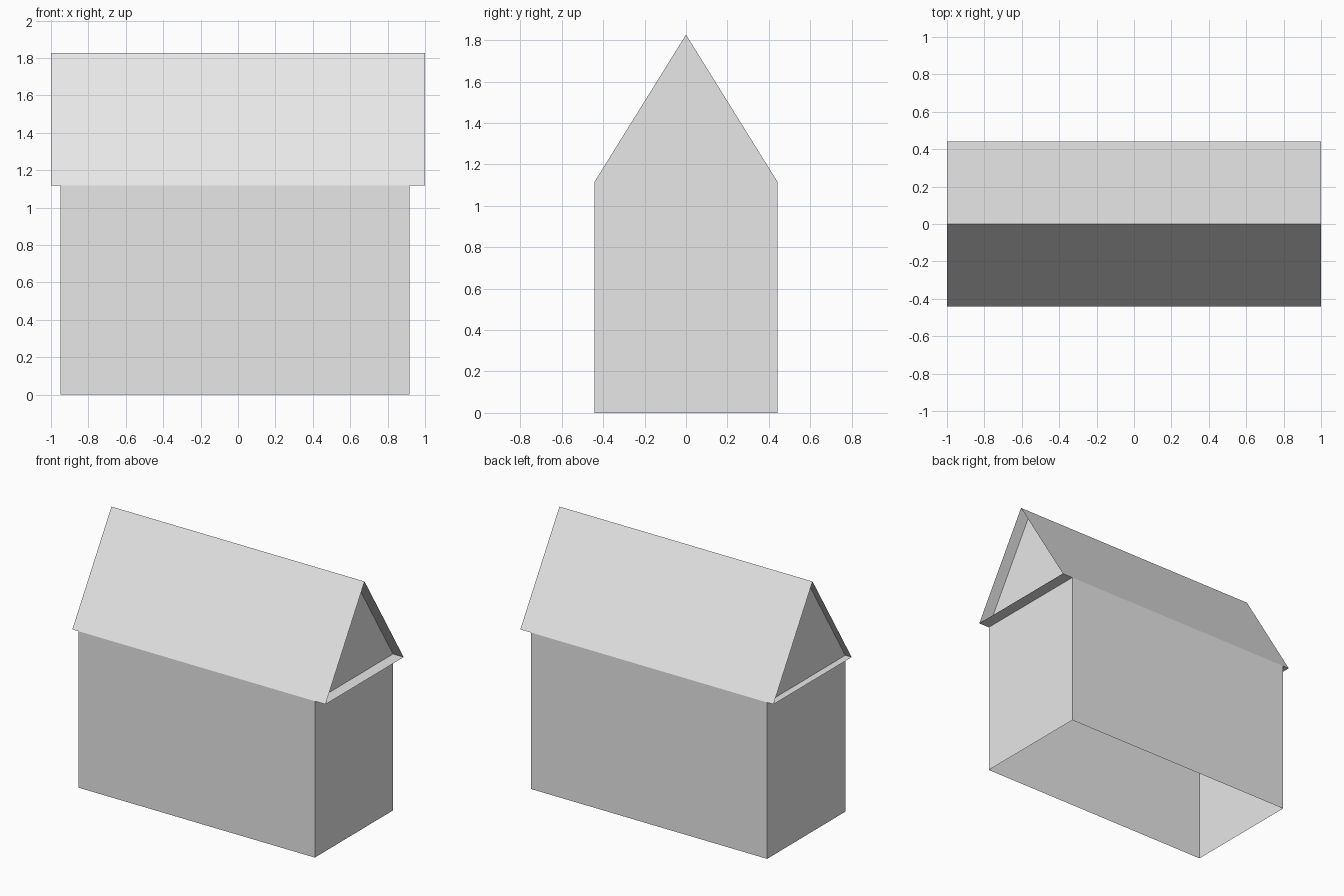
import bpy

if "Cube" in bpy.data.objects:
    bpy.data.objects.remove(bpy.data.objects["Cube"])

# Main dimensions
WALL_LEFT, WALL_RIGHT = -0.95, 0.916
ROOF_END = 1.0
HALF_DEPTH = 0.441
EAVE, RIDGE = 1.117, 1.826

grey = bpy.data.materials.new("light grey")
grey.diffuse_color = (0.8, 0.8, 0.8, 1.0)
grey.use_nodes = True
grey.node_tree.nodes["Principled BSDF"].inputs["Base Color"].default_value = grey.diffuse_color


def sheet(name, verts, faces):
    """Make a thin-surface part from a few corners."""
    mesh = bpy.data.meshes.new(name)
    mesh.from_pydata(verts, [], faces)
    mesh.materials.append(grey)
    obj = bpy.data.objects.new(name, mesh)
    bpy.context.collection.objects.link(obj)
    return obj


def extrude_x(name, profile, x0, x1):
    """Sweep a closed (y, z) profile along x, leaving both ends open."""
    n = len(profile)
    verts = [(x, y, z) for x in (x0, x1) for y, z in profile]
    faces = [(i, i + n, (i + 1) % n + n, (i + 1) % n) for i in range(n)]
    return sheet(name, verts, faces)


# Walls: four sides, open underneath
corners = [(WALL_LEFT, -HALF_DEPTH), (WALL_RIGHT, -HALF_DEPTH),
           (WALL_RIGHT, HALF_DEPTH), (WALL_LEFT, HALF_DEPTH)]
sheet("walls",
      [(x, y, z) for z in (0, EAVE) for x, y in corners],
      [(i, (i + 1) % 4, (i + 1) % 4 + 4, i + 4) for i in range(4)])

# Roof: two slopes and the ceiling, overhanging both ends
gable = [(-HALF_DEPTH, EAVE), (0, RIDGE), (HALF_DEPTH, EAVE)]
extrude_x("roof", gable[::-1], -ROOF_END, ROOF_END)

# Gable ends: triangles flush with the end walls
for name, x, order in (("left_gable", WALL_LEFT, (0, 1, 2)),
                       ("right_gable", WALL_RIGHT, (0, 2, 1))):
    sheet(name, [(x, y, z) for y, z in gable], [order])
